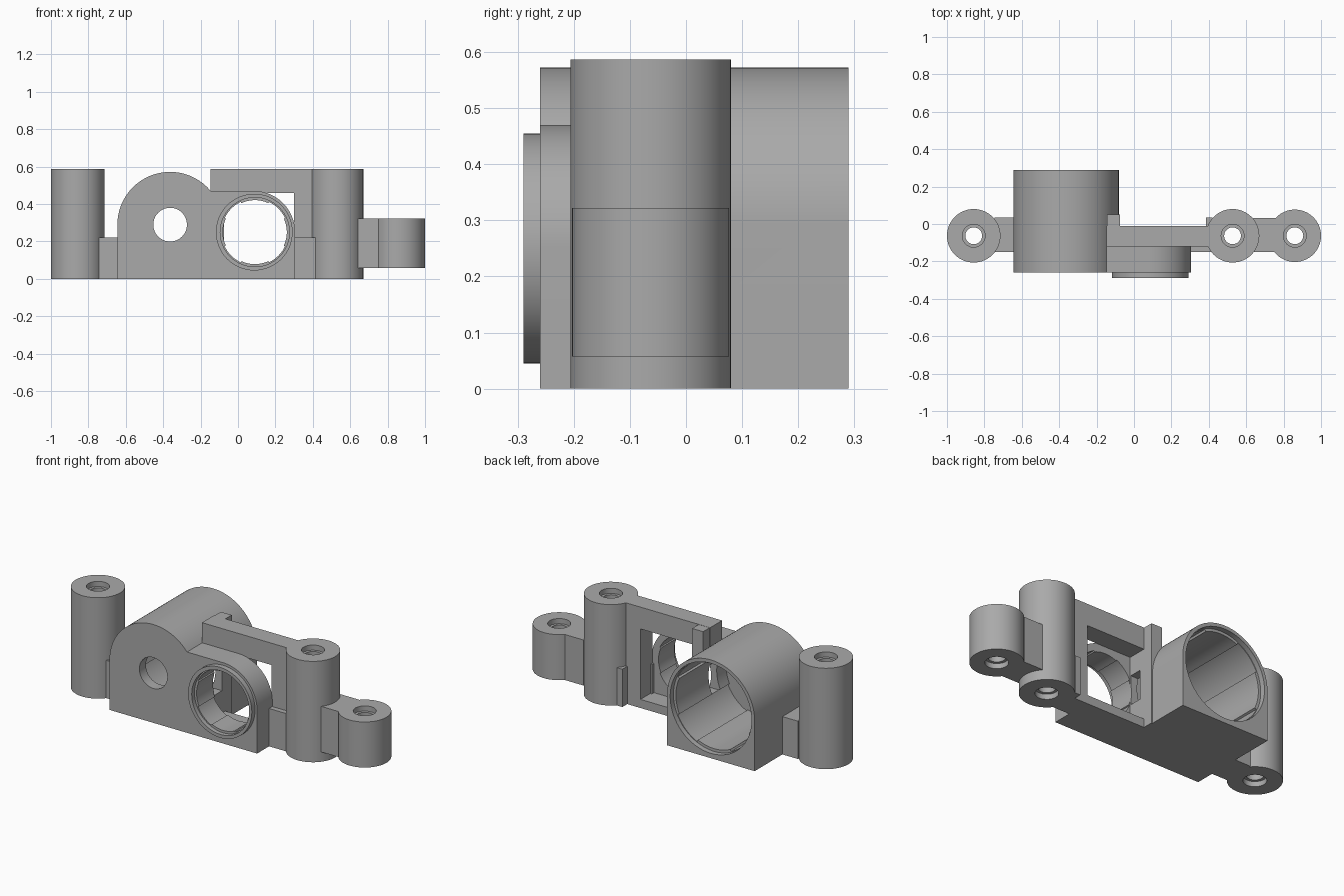
import bpy, bmesh, math

cube = bpy.data.objects.get("Cube")
if cube:
    bpy.data.objects.remove(cube, do_unlink=True)

grey = bpy.data.materials.new("plain grey")
grey.use_nodes = True
grey.diffuse_color = (0.4, 0.4, 0.4, 1)
grey.node_tree.nodes["Principled BSDF"].inputs["Base Color"].default_value = (0.4, 0.4, 0.4, 1)


def prism(name, outline, low, high, axis="Y"):
    """Extrude a flat outline along Y (outline is x, z) or Z (outline is x, y)."""
    bm = bmesh.new()
    place = (lambda a, b: (a, low, b)) if axis == "Y" else (lambda a, b: (a, b, low))
    face = bm.faces.new([bm.verts.new(place(a, b)) for a, b in outline])
    moved = bmesh.ops.extrude_face_region(bm, geom=[face])["geom"]
    shift = (0, high - low, 0) if axis == "Y" else (0, 0, high - low)
    bmesh.ops.translate(bm, vec=shift, verts=[v for v in moved if isinstance(v, bmesh.types.BMVert)])
    bmesh.ops.recalc_face_normals(bm, faces=bm.faces)
    mesh = bpy.data.meshes.new(name)
    bm.to_mesh(mesh)
    bm.free()
    mesh.materials.append(grey)
    obj = bpy.data.objects.new(name, mesh)
    bpy.context.collection.objects.link(obj)
    return obj


def box(name, x0, x1, y0, y1, z0, z1):
    return prism(name, [(x0, z0), (x1, z0), (x1, z1), (x0, z1)], y0, y1)


def arc(cx, cy, r, start=0, end=360, steps=64):
    count = steps if end - start == 360 else steps + 1
    angles = [math.radians(start + (end - start) * i / steps) for i in range(count)]
    return [(cx + r * math.cos(a), cy + r * math.sin(a)) for a in angles]


def padded_circle(cx, cy, r, pad):
    """Circle with four shallow inward pads."""
    points = []
    for quarter in range(4):
        a = quarter * 90
        points += arc(cx, cy, r, a + 25, a + 65, 12)
        points += arc(cx, cy, r - pad, a + 65, a + 115, 12)
    return points


def boolean(obj, cutters):
    for cutter in cutters:
        mod = obj.modifiers.new("cut", "BOOLEAN")
        mod.operation, mod.solver, mod.object = "DIFFERENCE", "EXACT", cutter
    bpy.context.view_layer.update()
    graph = bpy.context.evaluated_depsgraph_get()
    mesh = bpy.data.meshes.new_from_object(obj.evaluated_get(graph))
    obj.modifiers.clear()
    obj.data = mesh


# Cutters
BX, BZ, LX, LZ = -0.363, 0.29, 0.09, 0.25
barrel_mouth = prism("barrel_mouth_cutter", arc(BX, BZ, 0.262), 0.26, 0.32)
barrel_bore = prism("barrel_bore_cutter", padded_circle(BX, BZ, 0.258, 0.012), -0.2, 0.31)
barrel_hole = prism("barrel_hole_cutter", arc(BX, BZ, 0.09), -0.3, 0)
lens_mouth = prism("lens_mouth_cutter", arc(LX, LZ, 0.185), -0.32, -0.265)
lens_bore = prism("lens_bore_cutter", padded_circle(LX, LZ, 0.178, 0.007), -0.31, -0.1)
window = box("window_cutter", -0.2, 0.3, -0.14, 0.02, 0.05, 0.46)
side_slot = box("side_slot_cutter", -0.16, -0.06, -0.115, -0.04, 0.18, 0.35)
cutters = [barrel_mouth, barrel_bore, barrel_hole, lens_mouth, lens_bore, window, side_slot]
bores = [barrel_bore, lens_bore]

# Arched barrel housing
arch = [(BX - 0.282, 0), (BX + 0.282, 0)] + arc(BX, BZ, 0.282, 0, 180, 48)
housing = prism("barrel_housing", arch, -0.26, 0.29)
boolean(housing, [barrel_mouth, barrel_bore, barrel_hole, lens_bore, side_slot])

# Rounded front plate with lens collar
front = [(-0.16, 0), (0.305, 0)] + arc(LX - 0.005, LZ, 0.22, 0, 90, 24) + [(-0.16, 0.47)]
front_plate = prism("front_plate", front, -0.26, -0.12)
boolean(front_plate, bores)
collar = prism("lens_collar", arc(LX - 0.003, LZ, 0.205), -0.29, -0.25)
boolean(collar, [lens_mouth, lens_bore])

# Window frame and its end rib
frame = box("window_frame", -0.148, 0.42, -0.12, -0.01, 0, 0.587)
boolean(frame, [window, barrel_bore])
rib = box("end_rib", -0.145, -0.075, -0.12, 0.05, 0, 0.586)
boolean(rib, bores + [side_slot])

# Connecting lugs
box("right_lug", -0.745, -0.64, -0.15, 0.035, 0, 0.22)
box("left_front_lug", 0.29, 0.42, -0.15, -0.1, 0, 0.22)
box("left_rear_lug", 0.385, 0.42, -0.05, 0.035, 0, 0.22)
box("outer_lug", 0.635, 0.757, -0.15, 0.033, 0.057, 0.322)

# Screw posts with countersunk through holes
for name, x, r, low, high in (
    ("right_post", -0.857, 0.143, 0, 0.587),
    ("left_post", 0.527, 0.143, 0, 0.587),
    ("outer_post", 0.86, 0.14, 0.057, 0.322),
):
    y = -0.063
    post = prism(name, arc(x, y, r), low, high, "Z")
    holes = [prism("screw_cutter", arc(x, y, 0.045, steps=32), low - 0.1, high + 0.1, "Z")]
    for end in (low, high):
        holes.append(prism("sink_cutter", arc(x, y, 0.061, steps=32), end - 0.03, end + 0.03, "Z"))
    boolean(post, holes)
    cutters += holes

for cutter in cutters:
    bpy.data.objects.remove(cutter, do_unlink=True)

# Smooth round walls, keep edges sharp
bpy.ops.object.select_all(action="DESELECT")
for obj in bpy.context.scene.objects:
    if obj.type == "MESH":
        obj.select_set(True)
        bpy.context.view_layer.objects.active = obj
bpy.ops.object.shade_smooth_by_angle(angle=math.radians(30))
